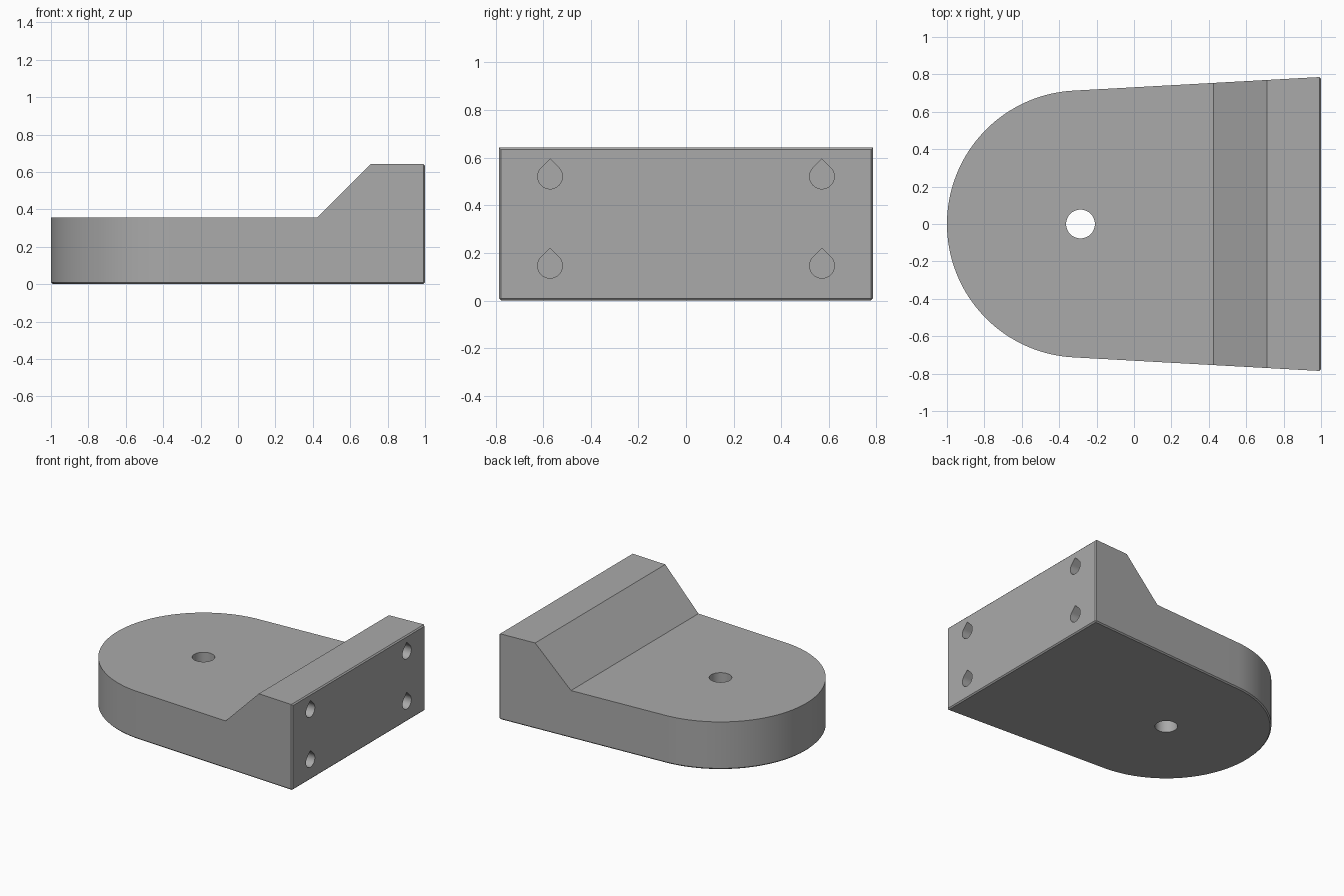
import bpy
import bmesh
from math import sin, cos, radians, pi
from mathutils import Vector

cube = bpy.data.objects.get("Cube")
if cube:
    bpy.data.objects.remove(cube)

HEIGHT, HALF_WIDTH = 0.643, 0.786
HUB_X, HUB_R = -0.286, 0.714
CHAMFER = 0.009

grey = bpy.data.materials.new("plain grey")
grey.use_nodes = True
colour = (0.4, 0.4, 0.4, 1)
grey.diffuse_color = colour
grey.node_tree.nodes["Principled BSDF"].inputs["Base Color"].default_value = colour


def prism(name, points, direction):
    """Extrude a closed outline of 3D points along a direction."""
    bm = bmesh.new()
    face = bm.faces.new([bm.verts.new(p) for p in points])
    new = bmesh.ops.extrude_face_region(bm, geom=[face])["geom"]
    verts = [v for v in new if isinstance(v, bmesh.types.BMVert)]
    bmesh.ops.translate(bm, verts=verts, vec=Vector(direction))
    bmesh.ops.recalc_face_normals(bm, faces=bm.faces)
    mesh = bpy.data.meshes.new(name)
    bm.to_mesh(mesh)
    bm.free()
    mesh.materials.append(grey)
    obj = bpy.data.objects.new(name, mesh)
    bpy.context.collection.objects.link(obj)
    return obj


def arc(cx, cy, r, start, end, steps):
    angles = [radians(start + (end - start) * i / steps) for i in range(steps + 1)]
    return [(cx + r * cos(a), cy + r * sin(a)) for a in angles]


# Rounded, slightly tapering plan outline, extruded to full height
plan = [(1, -HALF_WIDTH), (1, HALF_WIDTH)] + arc(HUB_X, 0, HUB_R, 93.2, 266.8, 72)
bracket = prism("bracket_body", [(x, y, 0) for x, y in plan], (0, 0, HEIGHT))

# Fine chamfer around the underside and the mounting face
bm = bmesh.new()
bm.from_mesh(bracket.data)
edges = [e for e in bm.edges
         if all(v.co.z < 0.001 for v in e.verts) or all(v.co.x > 0.999 for v in e.verts)]
bmesh.ops.bevel(bm, geom=edges, offset=CHAMFER, segments=1, affect='EDGES')
bm.to_mesh(bracket.data)
bm.free()

# Cutter that leaves the low deck and the sloped step
step = [(-1.2, 0.357), (0.425, 0.357), (0.711, HEIGHT), (0.811, HEIGHT + 0.1), (-1.2, HEIGHT + 0.1)]
cutters = [prism("step_cutter", [(x, -1, z) for x, z in step], (0, 2, 0))]

# Round through hole in the deck
bore = arc(HUB_X, 0, 0.077, 0, 360, 48)[:-1]
cutters.append(prism("bore_cutter", [(x, y, -0.1) for x, y in bore], (0, 0, 1)))

# Four blind teardrop holes in the mounting face
for y in (-0.571, 0.571):
    for z in (0.146, 0.521):
        drop = arc(y, z, 0.052, 135, 405, 36) + [(y, z + 0.052 * 2 ** 0.5)]
        cutters.append(prism("teardrop_cutter", [(0.75, a, b) for a, b in drop], (0.4, 0, 0)))

bpy.ops.object.select_all(action='DESELECT')
bracket.select_set(True)
bpy.context.view_layer.objects.active = bracket
for cutter in cutters:
    cutter.hide_render = True
    mod = bracket.modifiers.new("cut", 'BOOLEAN')
    mod.operation = 'DIFFERENCE'
    mod.solver = 'EXACT'
    mod.object = cutter
    bpy.ops.object.modifier_apply(modifier=mod.name)
    bpy.data.objects.remove(cutter)

bpy.ops.object.shade_smooth_by_angle(angle=pi / 6)
